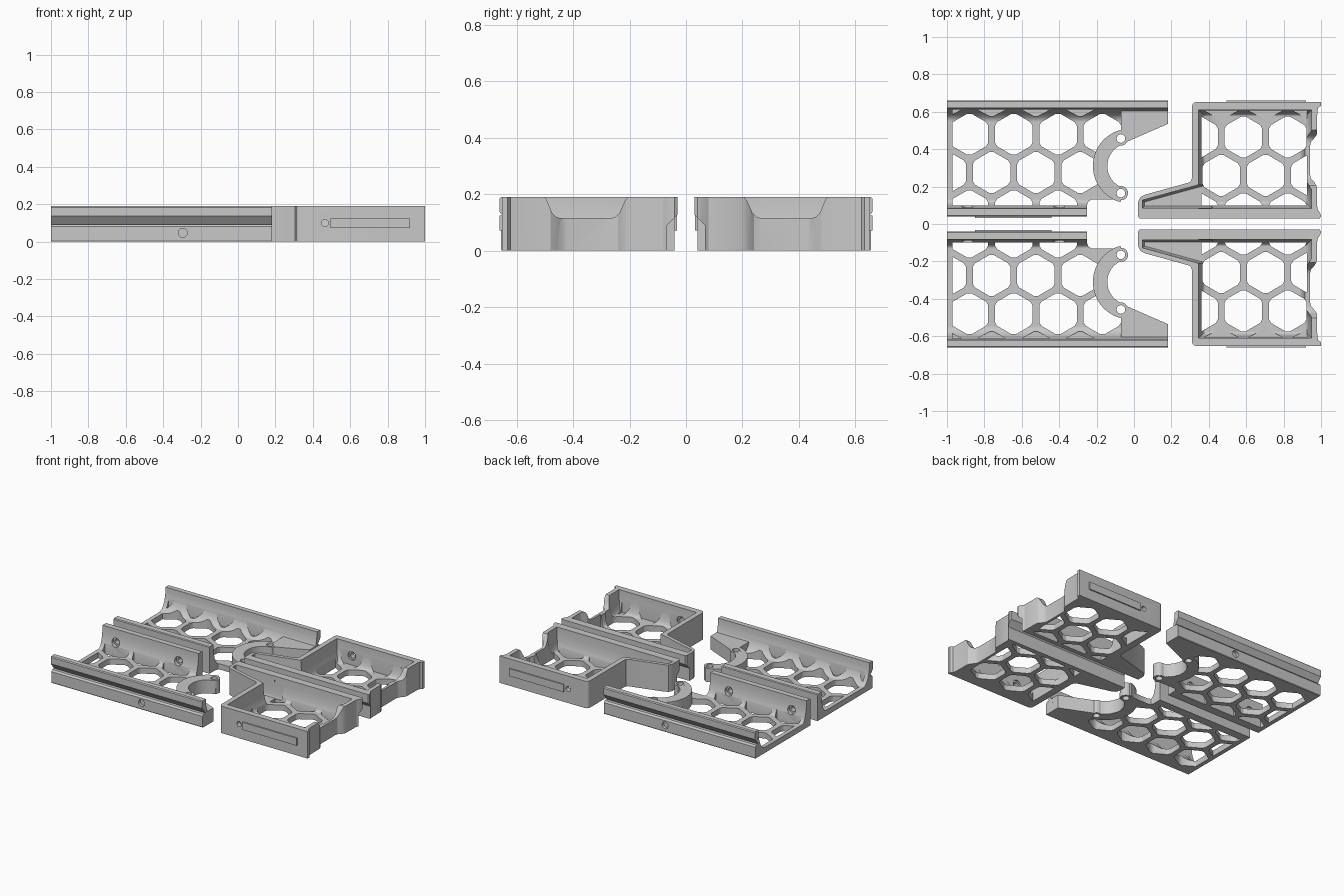
import bpy, bmesh, math
from mathutils import Vector, Matrix

if "Cube" in bpy.data.objects:
    bpy.data.objects.remove(bpy.data.objects["Cube"])

grey = bpy.data.materials.new("plain_grey")
grey.diffuse_color = (0.58, 0.58, 0.58, 1)
grey.use_nodes = True
grey.node_tree.nodes["Principled BSDF"].inputs["Base Color"].default_value = grey.diffuse_color
TOP, FLOOR = 0.19, 0.04


def loft(name, rings):
    """Closed solid through a list of equal-length point rings."""
    bm = bmesh.new()
    vs = [[bm.verts.new(p) for p in r] for r in rings]
    n = len(rings[0])
    for a, b in zip(vs, vs[1:]):
        for i in range(n):
            bm.faces.new((a[i], a[(i + 1) % n], b[(i + 1) % n], b[i]))
    bm.faces.new(vs[0])
    bm.faces.new(vs[-1])
    bmesh.ops.recalc_face_normals(bm, faces=bm.faces)
    if bm.calc_volume(signed=True) < 0:
        bmesh.ops.reverse_faces(bm, faces=bm.faces)
    me = bpy.data.meshes.new(name)
    bm.to_mesh(me)
    bm.free()
    me.materials.append(grey)
    ob = bpy.data.objects.new(name, me)
    bpy.context.collection.objects.link(ob)
    return ob


def prism(name, pts, lo, hi, axis='z'):
    put = {'z': lambda p, h: (p[0], p[1], h),
           'x': lambda p, h: (h, p[0], p[1]),
           'y': lambda p, h: (p[0], h, p[1])}[axis]
    return loft(name, [[put(p, h) for p in pts] for h in (lo, hi)])


def arc(cx, cy, rx, a0, a1, n, ry=None):
    ry = rx if ry is None else ry
    return [(cx + rx * math.cos(math.radians(a0 + (a1 - a0) * i / n)),
             cy + ry * math.sin(math.radians(a0 + (a1 - a0) * i / n))) for i in range(n + 1)]


def circle(cx, cy, r, n=24):
    return arc(cx, cy, r, 0, 360, n)[:-1]


def box(x0, x1, y0, y1):
    return [(x0, y0), (x1, y0), (x1, y1), (x0, y1)]


def volume(me):
    bm = bmesh.new()
    bm.from_mesh(me)
    v = bm.calc_volume(signed=True)
    bm.free()
    return v


def combine(ob, other, op='DIFFERENCE'):
    """Apply a boolean; retry with a nudged cutter if the solid breaks."""
    before = volume(ob.data)
    for attempt in range(4):
        m = ob.modifiers.new("cut", 'BOOLEAN')
        m.operation, m.object, m.solver = op, other, 'EXACT'
        m.use_self = attempt > 1
        dg = bpy.context.evaluated_depsgraph_get()
        me = bpy.data.meshes.new_from_object(ob.evaluated_get(dg))
        ob.modifiers.clear()
        after = volume(me)
        if op == 'UNION' and before * 0.99 < after < before * 2 or \
                op != 'UNION' and before * 0.2 < after < before * 1.001:
            ob.data = me
            break
        other.data.transform(Matrix.Translation((0.0004, 0.0003, 0.0002)))
    bpy.data.objects.remove(other)


def clip(poly, x0, x1, y0, y1):
    for ax, lim, s in ((0, x0, 1), (0, x1, -1), (1, y0, 1), (1, y1, -1)):
        out = []
        for p, q in zip(poly, poly[1:] + poly[:1]):
            dp, dq = s * (p[ax] - lim), s * (q[ax] - lim)
            if dp >= 0:
                out.append(p)
            if dp * dq < 0:
                t = dp / (dp - dq)
                out.append((p[0] + t * (q[0] - p[0]), p[1] + t * (q[1] - p[1])))
        poly = out
        if len(poly) < 3:
            return []
    return poly


def cut_hexes(ob, x_first, y_first, bounds, skip):
    """Honeycomb openings; the row against the outer wall is a blind recess."""
    for row in range(-1, 4):
        for col in range(-1, 6):
            cx = x_first + 0.237 * (col + 0.5 * (row % 2))
            cy = y_first - 0.205 * (row - 1)
            if skip(cx, cy):
                continue
            pts = []
            for k in range(6):  # slightly rounded corners
                a = 90 + 60 * k
                pts += [(cx + 0.110 * math.cos(math.radians(a + d)),
                         cy + 0.110 * math.sin(math.radians(a + d))) for d in (-6, 6)]
            pts = clip(pts, *bounds)
            if pts and max(p[1] for p in pts) - min(p[1] for p in pts) > 0.02 \
                    and max(p[0] for p in pts) - min(p[0] for p in pts) > 0.02:
                combine(ob, prism("hex", pts, 0.036 if row < 0 else -0.05, 0.3))


def inset(pts, d):
    """Move a counter-clockwise outline inward by d."""
    out = []
    for i, p in enumerate(pts):
        p, a, b = Vector(p), Vector(pts[i - 1]), Vector(pts[(i + 1) % len(pts)])
        e, f = (p - a).normalized(), (b - p).normalized()
        n, m = Vector((-e.y, e.x)), Vector((-f.y, f.x))
        out.append(p + (n + m) * d / (1 + n.dot(m)))
    return out


def pocket(pts, r, floor):
    """Hollow with a concave fillet of width r down to the floor."""
    rings = [[(p[0], p[1], 0.3) for p in pts]]
    for i in range(9):
        t = math.radians(90 * i / 8)
        z = TOP + 0.002 - (TOP + 0.002 - floor) * math.sin(t)
        rings.append([(p.x, p.y, z) for p in inset(pts, r * (1 - math.cos(t)))])
    return loft("pocket", rings)


def finish(ob):
    """Smooth shading, and the mirrored twin."""
    twin = bpy.data.objects.new(ob.name + "_front", ob.data.copy())
    bpy.context.collection.objects.link(twin)
    twin.data.transform(Matrix.Scale(-1, 4, (0, 1, 0)))
    twin.data.flip_normals()
    ob.name += "_back"
    for o in (ob, twin):
        bpy.ops.object.select_all(action='DESELECT')
        o.select_set(True)
        bpy.context.view_layer.objects.active = o
        bpy.ops.object.shade_smooth_by_angle(angle=math.radians(30))


# Long tray: rail section swept along x, with grooved outer rail
section = [(0.652, 0), (0.655, 0.004), (0.655, 0.08), (0.645, 0.092), (0.624, 0.092),
           (0.661, 0.138), (0.661, 0.184), (0.655, TOP)]
section += arc(0.55, TOP, 0.07, 0, -90, 10, 0.15)
section += arc(0.13, TOP, 0.046, -90, -180, 10, 0.15)
section += [(0.045, TOP), (0.04, 0.185), (0.04, 0)]
tray = prism("long_tray", section, -1, 0.183, 'x')
# Thick shoulder beside the cradle
combine(tray, prism("shoulder", box(-0.07, 0.1829, 0.40, 0.615), 0.001, 0.095), 'UNION')
outline = [(-1.1, 0), (-0.25, 0), (-0.25, 0.105), (-0.243, 0.123), (-0.225, 0.13),
           (-0.07, 0.13), (-0.05, 0.15), (-0.04, 0.19)]
outline += arc(-0.02, 0.31, 0.123, 258, 108, 24)
outline += [(-0.06, 0.43), (0.3, 0.587), (0.3, 0.8), (-1.1, 0.8)]
combine(tray, prism("outline", outline, -0.1, 0.4), 'INTERSECT')
cut_hexes(tray, -0.88, 0.48 - 0.205, (-0.97, -0.0705, 0.10, 0.612),
          lambda x, y: x > -0.1 or (y < 0.15 and x > -0.25))
# Raised round cradle with two bolt eyes
combine(tray, prism("cradle", arc(-0.02, 0.31, 0.2, 105, 255, 30)
                    + arc(-0.02, 0.31, 0.1225, 255, 105, 30), 0.0005, 0.0952), 'UNION')
for y in (0.165, 0.457):
    combine(tray, prism("eye", circle(-0.07, y, 0.038), 0.0012, 0.0955), 'UNION')
for y in (0.165, 0.457):
    combine(tray, prism("bolt", circle(-0.07, y, 0.023), -0.1, 0.2))
# Screw holes beside the label plate and in the outer rail
for x in (-0.89, -0.40):
    combine(tray, prism("hole", circle(x, 0.1, 0.018), 0, 0.2, 'y'))
    combine(tray, prism("sink", circle(x, 0.1, 0.03), 0.075, 0.2, 'y'))
combine(tray, prism("hole", circle(-0.295, 0.047, 0.024), 0.635, 0.8, 'y'))
finish(tray)

# Short tray: walled body with a tapering arm
body = [(0.03, 0.03), (0.993, 0.03), (1.0, 0.04), (0.997, 0.055), (0.98, 0.08),
        (0.978, 0.2), (0.965, 0.222), (0.947, 0.24), (0.942, 0.26), (0.942, 0.42),
        (0.947, 0.44), (0.965, 0.46), (0.978, 0.48), (0.98, 0.6), (0.985, 0.622),
        (1.0, 0.632), (1.0, 0.652)]
body += arc(0.335, 0.627, 0.025, 90, 180, 6)
body += [(0.31, 0.25), (0.306, 0.232), (0.295, 0.222), (0.06, 0.157), (0.035, 0.145),
         (0.022, 0.12), (0.022, 0.04)]
short = prism("short_tray", body, 0, TOP)
room = [(0.345, 0.083), (0.95, 0.083), (0.95, 0.18), (0.918, 0.235),
        (0.918, 0.445), (0.95, 0.5), (0.95, 0.61), (0.345, 0.61)]
combine(short, pocket(room, 0.035, FLOOR))
combine(short, pocket([(0.045, 0.0845), (0.42, 0.0845), (0.42, 0.230), (0.34, 0.208),
                       (0.045, 0.127)], 0.012, FLOOR + 0.001))
# Hooked underside of the inner rail
combine(short, prism("hook", [(0, -0.01), (0.068, -0.01), (0.068, 0.09), (0.028, 0.13),
                              (0, 0.13)], -0.1, 1.1, 'x'))
# Scooped notch in the end wall
scoop = [(0.19, 0.3), (0.205, 0.191), (0.215, 0.18), (0.235, 0.135), (0.25, 0.12), (0.265, 0.115),
         (0.445, 0.115), (0.46, 0.12), (0.475, 0.135), (0.493, 0.18), (0.503, 0.191), (0.52, 0.3)]
combine(short, prism("scoop", scoop, 0.86, 1.1, 'x'))
cut_hexes(short, 0.348, 0.465 - 0.205, (0.36, 0.925, 0.10, 0.607),
          lambda x, y: x < 0.3)
combine(short, prism("hole", circle(0.465, 0.1, 0.018), 0.5, 0.8, 'y'))
combine(short, prism("sink", circle(0.465, 0.1, 0.03), 0.5, 0.618, 'y'))
finish(short)

# Raised label plates on the flat side walls
finish(prism("long_tray_plate", box(-0.85, -0.44, 0.072, 0.125), 0.032, 0.041, 'y'))
finish(prism("short_tray_plate", box(0.495, 0.92, 0.072, 0.125), 0.651, 0.6605, 'y'))
